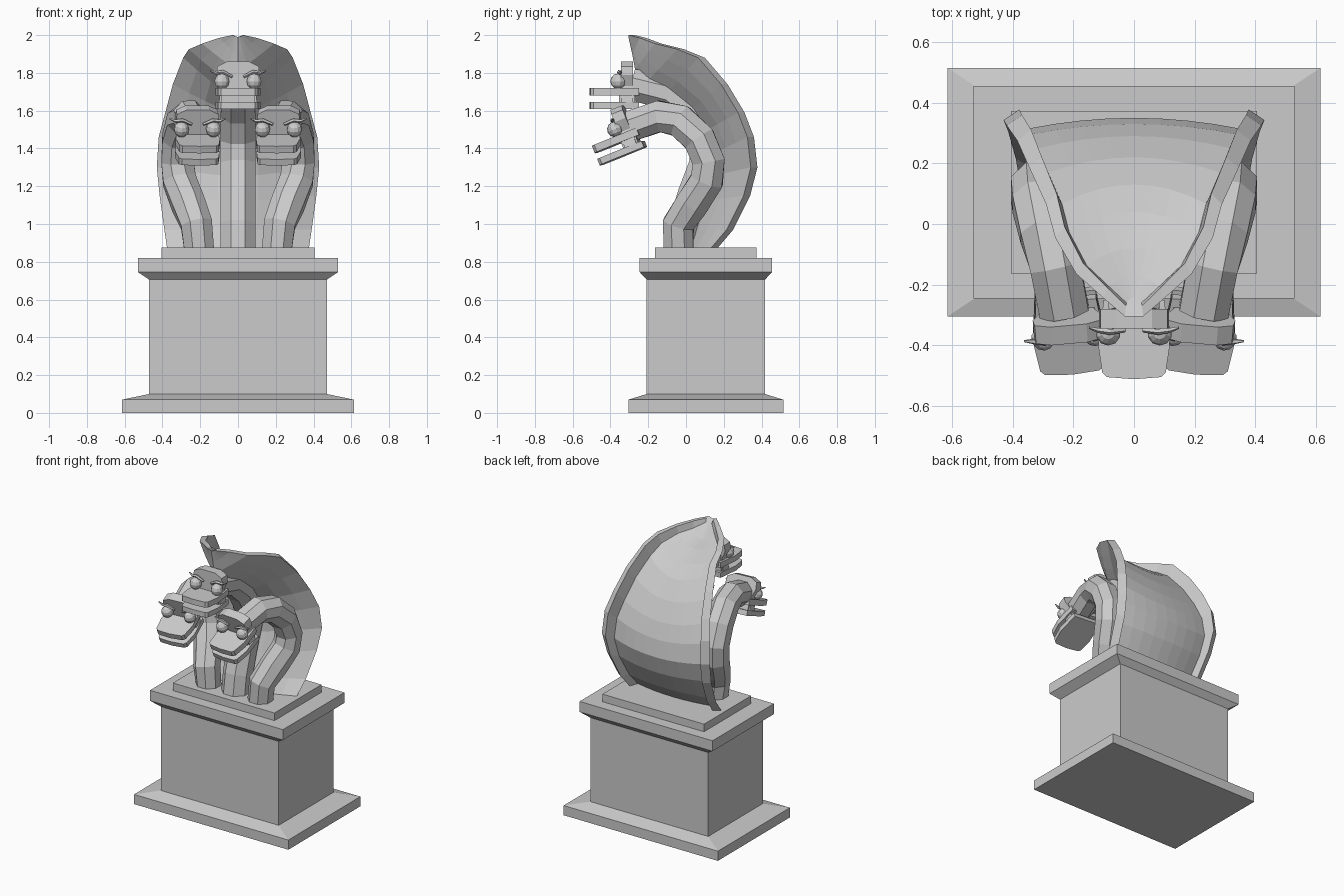
import bpy, bmesh, math
from mathutils import Vector, Matrix

default_cube = bpy.data.objects.get("Cube")
if default_cube:
    bpy.data.objects.remove(default_cube, do_unlink=True)

stone = bpy.data.materials.new("grey stone")
stone.use_nodes = True
stone.diffuse_color = (0.6, 0.6, 0.6, 1)
stone.node_tree.nodes["Principled BSDF"].inputs["Base Color"].default_value = (0.6, 0.6, 0.6, 1)


def finish(name, bm, matrix=None):
    if matrix:
        bm.transform(matrix)
    bmesh.ops.recalc_face_normals(bm, faces=bm.faces)
    mesh = bpy.data.meshes.new(name)
    bm.to_mesh(mesh)
    bm.free()
    mesh.materials.append(stone)
    obj = bpy.data.objects.new(name, mesh)
    bpy.context.collection.objects.link(obj)
    return obj


def loft(name, rings, matrix=None):
    """Skin a row of closed rings and cap both ends."""
    bm = bmesh.new()
    rows = [[bm.verts.new(p) for p in ring] for ring in rings]
    count = len(rows[0])
    for low, high in zip(rows, rows[1:]):
        for i in range(count):
            j = (i + 1) % count
            bm.faces.new((low[i], low[j], high[j], high[i]))
    bm.faces.new(rows[0])
    bm.faces.new(rows[-1])
    return finish(name, bm, matrix)


def tube(name, path, radii, sides=8, matrix=None):
    """Sweep a polygon along a path."""
    points = [Vector(p) for p in path]
    rings = []
    for i, point in enumerate(points):
        tangent = (points[min(i + 1, len(points) - 1)] - points[max(i - 1, 0)]).normalized()
        across = Vector((1, 0, 0))
        across = (across - tangent * across.dot(tangent)).normalized()
        if abs(tangent.x) > 0.8:
            across = Vector((0, 1, 0))
        other = tangent.cross(across)
        ring = []
        for k in range(sides):
            angle = math.tau * (k + 0.5) / sides
            ring.append(point + radii[i] * (across * math.cos(angle) + other * math.sin(angle)))
        rings.append(ring)
    return loft(name, rings, matrix)


def rectangle(half_x, half_y, z):
    centre_y = 0.105
    return [(sx * half_x, centre_y + sy * half_y, z)
            for sx, sy in ((-1, -1), (1, -1), (1, 1), (-1, 1))]


# Pedestal with moulded foot and cornice
loft("pedestal", [rectangle(*level) for level in (
    (0.615, 0.41, 0), (0.615, 0.41, 0.07), (0.47, 0.313, 0.10), (0.47, 0.313, 0.705),
    (0.53, 0.35, 0.745), (0.53, 0.35, 0.82))])
loft("top_slab", [rectangle(0.405, 0.268, z) for z in (0.815, 0.875)])


# Flared hood: rim x, y, z, then back centre y, z and front centre y, z
hood_rows = (
    (0.03, -0.27, 2.0, -0.24, 1.95, -0.305, 1.99),
    (0.10, -0.21, 1.985, -0.17, 1.89, -0.285, 1.90),
    (0.19, -0.13, 1.955, -0.08, 1.86, -0.27, 1.82),
    (0.26, -0.01, 1.925, 0.04, 1.80, -0.23, 1.73),
    (0.29, 0.10, 1.88, 0.13, 1.72, -0.13, 1.66),
    (0.345, 0.22, 1.74, 0.22, 1.60, 0.0, 1.58),
    (0.385, 0.31, 1.59, 0.29, 1.47, 0.08, 1.48),
    (0.42, 0.36, 1.46, 0.33, 1.36, 0.12, 1.36),
    (0.43, 0.378, 1.3, 0.35, 1.24, 0.12, 1.25),
    (0.415, 0.34, 1.15, 0.31, 1.11, 0.08, 1.12),
    (0.39, 0.25, 0.97, 0.23, 0.97, 0.03, 0.97),
    (0.375, 0.165, 0.87, 0.14, 0.87, 0.0, 0.87))


def hood_ring(x, y, z, back_y, back_z, front_y, front_z):
    front_edge = Vector((x, y - 0.035, z))
    back_edge = Vector((x * 0.88, y, z))
    bow = 0.05 * min(1, x / 0.3)
    crease = Vector((x * 0.82, (y + back_y) / 2 - bow, back_z + (z - back_z) * 0.5))
    back = Vector((0, back_y, back_z))
    front = Vector((0, front_y, front_z))
    flip = Vector((-1, 1, 1))
    steps = [k / 4 for k in range(-4, 5)]
    ring = [back_edge * flip]
    for s in steps:
        p = back.lerp(crease, s * s)
        ring.append(Vector((crease.x * s, p.y, p.z)))
    ring.append(back_edge)
    for s in reversed(steps):
        p = front.lerp(front_edge, abs(s) ** 1.2)
        ring.append(Vector((x * s, p.y, p.z)))
    return ring


loft("hood", [hood_ring(*row) for row in hood_rows])


# Heads, built facing -y around the middle of the skull
def prism_y(name, half, y0, y1, matrix):
    outline = half + [(-x, z) for x, z in reversed(half)]
    loft(name, [[(x, y, z) for x, z in outline] for y in (y0, y1)], matrix)


def jaw(name, low, high, matrix):
    half = [(0.10, 0.05), (0.118, -0.10), (0.105, -0.19), (0.09, -0.205)]
    outline = half + [(0, -0.212)] + [(-x, y) for x, y in reversed(half)]
    loft(name, [[(x, y, z) for x, y in outline] for z in (low, high)], matrix)


def head(prefix, matrix):
    prism_y(prefix + "_skull",
            [(0.105, -0.12), (0.09, 0.0), (0.115, 0.06), (0.11, 0.105), (0.06, 0.13)],
            -0.045, 0.02, matrix)
    jaw(prefix + "_upper_jaw", -0.05, -0.01, matrix)
    jaw(prefix + "_lower_jaw", -0.12, -0.085, matrix)
    prism_y(prefix + "_mouth", [(0.09, -0.09), (0.09, -0.045)], -0.055, 0.03, matrix)
    for side, label in ((1, "left"), (-1, "right")):
        bm = bmesh.new()
        bmesh.ops.create_uvsphere(bm, u_segments=10, v_segments=6, radius=0.041)
        spot = Matrix.Translation((side * 0.085, -0.06, 0.025))
        finish(f"{prefix}_{label}_eye", bm, matrix @ spot)
        tube(f"{prefix}_{label}_brow",
             [(side * 0.03, -0.05, 0.05), (side * 0.08, -0.055, 0.075),
              (side * 0.12, -0.05, 0.07), (side * 0.148, -0.042, 0.08)],
             [0.008, 0.011, 0.009, 0.004], 5, matrix)


# Middle neck and head
tube("middle_neck",
     [(0, -0.02, 0.86), (0, 0.0, 1.0), (0, 0.05, 1.16), (0, 0.11, 1.32), (0, 0.11, 1.45),
      (0, 0.03, 1.59), (0, -0.09, 1.69), (0, -0.29, 1.74)],
     [0.1, 0.1, 0.1, 0.1, 0.1, 0.1, 0.095, 0.09])
head("middle", Matrix.Translation((0, -0.3, 1.73)))

# Side necks and heads, mirrored
side_path = ((0.205, -0.04, 0.86), (0.22, -0.04, 1.0), (0.265, 0.035, 1.11),
             (0.31, 0.11, 1.23), (0.32, 0.12, 1.33), (0.315, 0.07, 1.45),
             (0.29, -0.03, 1.545), (0.26, -0.14, 1.57), (0.23, -0.29, 1.52))
side_radii = [0.085, 0.09, 0.095, 0.095, 0.093, 0.093, 0.093, 0.09, 0.088]
for side, label in ((1, "left"), (-1, "right")):
    tube(label + "_neck", [(side * x, y, z) for x, y, z in side_path], side_radii)
    pose = (Matrix.Translation((side * 0.22, -0.305, 1.5))
            @ Matrix.Rotation(math.radians(-5 * side), 4, "Z")
            @ Matrix.Rotation(math.radians(22), 4, "X"))
    head(label, pose)
